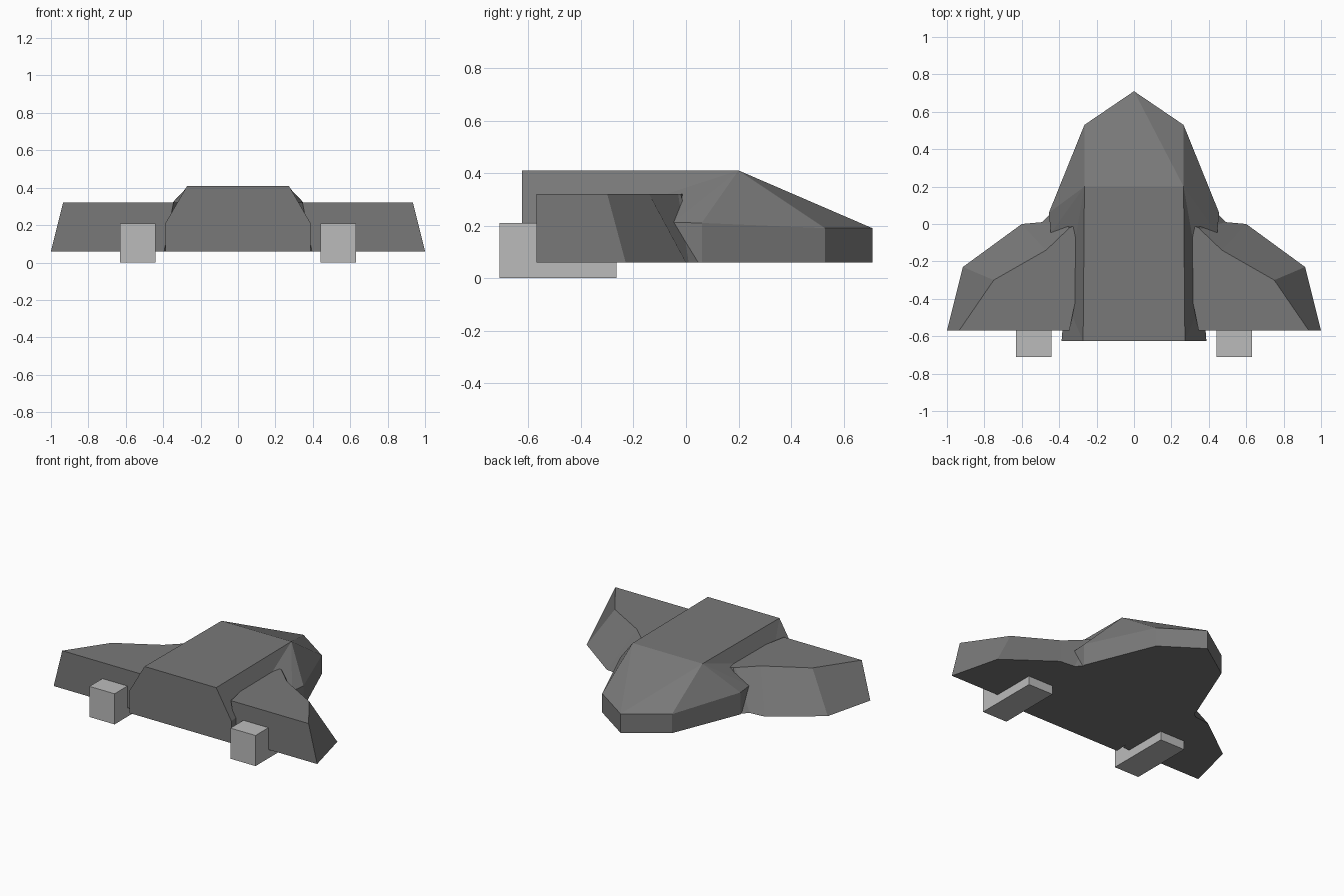
import bpy, bmesh

if "Cube" in bpy.data.objects:
    bpy.data.objects.remove(bpy.data.objects["Cube"])


def material(name, v):
    m = bpy.data.materials.new(name)
    m.diffuse_color = (v, v, v, 1)
    m.use_nodes = True
    m.node_tree.nodes["Principled BSDF"].inputs["Base Color"].default_value = m.diffuse_color
    return m


hull_grey = material("hull grey", 0.19)
engine_grey = material("light engine grey", 0.5)


def mirrored(name, verts, faces, mat):
    """Flat-faced right half, mirrored to the left."""
    bm = bmesh.new()
    vs = [bm.verts.new(v) for v in verts]
    for f in faces:
        bm.faces.new([vs[i] for i in f])
    bmesh.ops.recalc_face_normals(bm, faces=bm.faces)
    me = bpy.data.meshes.new(name)
    bm.to_mesh(me)
    bm.free()
    me.materials.append(mat)
    ob = bpy.data.objects.new(name, me)
    bpy.context.collection.objects.link(ob)
    mod = ob.modifiers.new("mirror", 'MIRROR')
    mod.use_clip = True
    mod.merge_threshold = 0.0005
    return ob


def prism(name, low, z0, high, z1, mat):
    """Closed solid between two outlines with matching points."""
    n = len(low)
    verts = [(x, y, z0) for x, y in low] + [(x, y, z1) for x, y in high]
    faces = [tuple(reversed(range(n))), tuple(range(n, 2 * n))]
    faces += [(i, (i + 1) % n, n + (i + 1) % n, n + i) for i in range(n)]
    return mirrored(name, verts, faces, mat)


# Fuselage half: floor outline, shoulder outline, then the raised roof
outline = [(0, 0.71, 0.19), (0.265, 0.53, 0.19), (0.455, 0.06, 0.21),
           (0.445, -0.05, 0.212), (0.37, -0.40, 0.212), (0.387, -0.625, 0.212)]
n = len(outline)
verts = [(x, y, 0.06) for x, y, z in outline] + outline
verts += [(0, 0.2, 0.41), (0.265, 0.2, 0.41), (0.272, -0.625, 0.41),
          (0, -0.625, 0.41), (0, -0.625, 0.06)]
roof_mid, roof_front, roof_rear, rear_mid, rear_low = range(2 * n, 2 * n + 5)
faces = [(i, i + 1, n + i + 1, n + i) for i in range(n - 1)]
faces += [(n, n + 1, roof_front), (n, roof_front, roof_mid),          # nose
          (n + 1, n + 2, roof_front), (n + 2, n + 3, roof_front),     # cheeks
          (n + 3, n + 4, roof_front), (n + 4, roof_rear, roof_front),
          (n + 4, n + 5, roof_rear),
          (roof_mid, roof_front, roof_rear, rear_mid),                # roof
          (rear_low, rear_mid, roof_rear, n + 5, 5),                  # stern
          (5, 4, 3, 2, 1, 0, rear_low)]                               # floor
mirrored("fuselage", verts, faces, hull_grey)

# Swept wings with sloping leading edges, roots buried in the fuselage
wing_low = [(0.30, 0.06), (0.45, 0.05), (0.49, 0.01), (0.60, 0.0),
            (0.915, -0.23), (1.0, -0.57), (0.395, -0.57), (0.34, -0.42)]
wing_high = [(0.29, 0.0), (0.345, -0.02), (0.355, -0.03), (0.47, -0.14),
             (0.75, -0.30), (0.935, -0.57), (0.345, -0.57), (0.315, -0.42)]
prism("wings", wing_low, 0.06, wing_high, 0.32, hull_grey)

# Box engines under the wings
box = [(0.44, -0.265), (0.63, -0.265), (0.63, -0.71), (0.44, -0.71)]
prism("engines", box, 0.0, box, 0.21, engine_grey)
